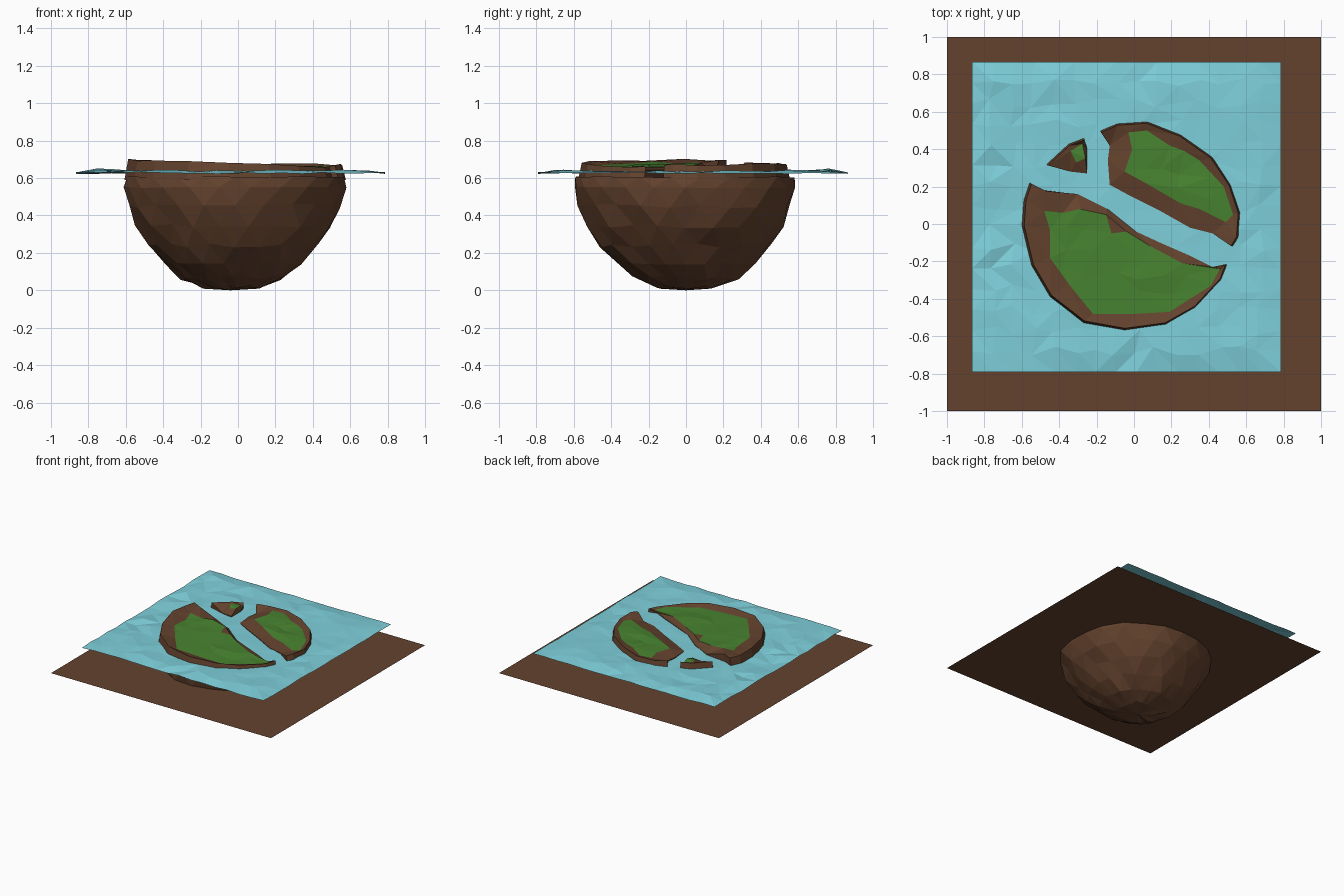
import bpy, bmesh, math, random
from mathutils import Vector
from mathutils.geometry import delaunay_2d_cdt

if "Cube" in bpy.data.objects:
    bpy.data.objects.remove(bpy.data.objects["Cube"])

random.seed(4)


def material(name, r, g, b):
    m = bpy.data.materials.new(name)
    m.diffuse_color = (r, g, b, 1)
    m.use_nodes = True
    m.node_tree.nodes["Principled BSDF"].inputs["Base Color"].default_value = m.diffuse_color
    return m


EARTH = material("earth brown", 0.127, 0.055, 0.027)
GRASS = material("grass green", 0.065, 0.23, 0.03)
WATER = material("water blue", 0.21, 0.63, 0.71)


def jit(a):
    return random.uniform(-a, a)


def finish(bm, name, mats, face_up=False):
    bmesh.ops.recalc_face_normals(bm, faces=bm.faces)
    if face_up and sum(f.normal.z * f.calc_area() for f in bm.faces) < 0:
        bmesh.ops.reverse_faces(bm, faces=bm.faces)
    me = bpy.data.meshes.new(name)
    bm.to_mesh(me)
    bm.free()
    for m in mats:
        me.materials.append(m)
    ob = bpy.data.objects.new(name, me)
    bpy.context.collection.objects.link(ob)
    return ob


# Flat square ground sheet that cuts through the rock bowl
bm = bmesh.new()
bmesh.ops.create_grid(bm, x_segments=1, y_segments=1, size=1.0)
bmesh.ops.translate(bm, verts=bm.verts, vec=(0, 0, 0.46))
finish(bm, "ground_sheet", [EARTH], True)

# Faceted rock bowl: (radius, height) rings, closed by a sunken channel bed
PROFILE = [(0.15, 0.018), (0.27, 0.065), (0.37, 0.145), (0.45, 0.24), (0.52, 0.345),
           (0.57, 0.45), (0.592, 0.55), (0.583, 0.605), (0.50, 0.59), (0.25, 0.575)]
SEG = 22
bm = bmesh.new()
rings = []
for k, (r, z) in enumerate(PROFILE):
    wob = 0.016 if k < 6 else 0.005
    ring = []
    for i in range(SEG):
        a = math.tau * (i + 0.5 * (k % 2)) / SEG
        rr = r + jit(wob)
        drift = -0.015 - 0.03 * max(0, 0.5 - z)
        ring.append(bm.verts.new((rr * math.cos(a) + drift, rr * math.sin(a) - 0.005,
                                  max(0.003, z + jit(wob * 0.7)))))
    rings.append(ring)
for k in range(len(rings) - 1):
    a, b = rings[k], rings[k + 1]
    for i in range(SEG):
        j = (i + 1) % SEG
        if k % 2 == 0:
            bm.faces.new((a[i], a[j], b[i]))
            bm.faces.new((a[j], b[j], b[i]))
        else:
            bm.faces.new((a[i], b[j], b[i]))
            bm.faces.new((a[i], a[j], b[j]))
for ring, z in ((rings[0], 0.0), (rings[-1], 0.57)):
    tip = bm.verts.new((-0.04, 0, z))
    for i in range(SEG):
        bm.faces.new((ring[i], ring[(i + 1) % SEG], tip))
finish(bm, "rock_bowl", [EARTH])

# Rippled low-poly water sheet, calmer near the islands
N = 15
X0, X1, Y0, Y1 = -0.865, 0.785, -0.79, 0.865
bm = bmesh.new()
grid = []
for i in range(N + 1):
    row = []
    for j in range(N + 1):
        inner = 0 < i < N and 0 < j < N
        x = X0 + (X1 - X0) * i / N + (jit(0.025) if inner else 0)
        y = Y0 + (Y1 - Y0) * j / N + (jit(0.025) if inner else 0)
        amp = 0.004 + 0.012 * min(1, max(0, max(abs(x), abs(y)) - 0.5) / 0.25)
        z = 0.637 + jit(amp * 0.7) + 0.35 * amp * math.sin(5 * x + 2) * math.cos(4 * y)
        if not inner:
            z = 0.627 + jit(0.005)
        row.append(bm.verts.new((x, y, z)))
    grid.append(row)
for i in range(N):
    for j in range(N):
        a, b, c, d = grid[i][j], grid[i + 1][j], grid[i + 1][j + 1], grid[i][j + 1]
        if random.random() < 0.5:
            bm.faces.new((a, b, c))
            bm.faces.new((a, c, d))
        else:
            bm.faces.new((a, b, d))
            bm.faces.new((b, c, d))
finish(bm, "water", [WATER], True)


def inside(p, poly):
    hit = False
    for (x1, y1), (x2, y2) in zip(poly, poly[1:] + poly[:1]):
        if (y1 > p[1]) != (y2 > p[1]) and p[0] < x1 + (p[1] - y1) * (x2 - x1) / (y2 - y1):
            hit = not hit
    return hit


# An island: shore outline, brown rim, grass patch, sides running below the water
def island(name, shore, grass, tilt, extra):
    pts, edges = [], []
    for loop in (shore, grass):
        s = len(pts)
        pts += [Vector(p) for p in loop]
        edges += [(s + i, s + (i + 1) % len(loop)) for i in range(len(loop))]
    xs, ys = [p[0] for p in grass], [p[1] for p in grass]
    for _ in range(extra):
        p = (random.uniform(min(xs), max(xs)), random.uniform(min(ys), max(ys)))
        if inside(p, grass) and all((Vector(p) - q).length > 0.06 for q in pts):
            pts.append(Vector(p))
    co, _, tris = delaunay_2d_cdt(pts, edges, [], 1, 1e-5)[:3]
    bm = bmesh.new()
    vs = [bm.verts.new((p.x, p.y, 0.664 + tilt * p.x + jit(0.006))) for p in co]
    for t in tris:
        f = bm.faces.new([vs[i] for i in t])
        c = f.calc_center_median()
        f.material_index = 1 if inside(c, grass) else 0
    rim = [e for e in bm.edges if e.is_boundary]
    tops = {v for e in rim for v in e.verts}
    new = bmesh.ops.extrude_edge_only(bm, edges=rim)["geom"]
    for v in new:
        if isinstance(v, bmesh.types.BMVert):
            cliff = math.hypot(v.co.x + 0.015, v.co.y + 0.01) > 0.5
            v.co.x *= 1.012 if cliff else 1.0
            v.co.y *= 1.012 if cliff else 1.0
            v.co.z = 0.59
    for v in tops:
        if math.hypot(v.co.x + 0.015, v.co.y + 0.01) > 0.5:   # outer cliff crest
            v.co.x *= 0.978
            v.co.y *= 0.978
            v.co.z += 0.012
        else:                                                 # low channel bank
            v.co.z = 0.642
    for f in bm.faces:
        if any(v.co.z < 0.6 for v in f.verts):
            f.material_index = 0
    finish(bm, name, [EARTH, GRASS], True)


island("large_island",
       [(-.56, .22), (-.48, .18), (-.30, .16), (-.14, .08), (.01, -.04), (.14, -.10),
        (.30, -.17), (.42, -.23), (.50, -.22), (.47, -.30), (.33, -.45), (.17, -.54),
        (-.05, -.57), (-.27, -.53), (-.45, -.39), (-.55, -.22), (-.60, -.01), (-.59, .13)],
       [(-.48, .07), (-.38, .06), (-.29, .08), (-.15, .05), (-.12, -.05), (-.04, -.04),
        (.09, -.12), (.26, -.21), (.46, -.24), (.41, -.33), (.19, -.47), (.02, -.48),
        (-.22, -.48), (-.35, -.32), (-.45, -.18), (-.45, -.03)], -0.038, 60)

island("medium_island",
       [(-.18, .50), (-.09, .54), (.07, .55), (.25, .48), (.42, .36), (.52, .21),
        (.57, .06), (.56, -.07), (.53, -.12), (.42, -.05), (.30, -.02), (.14, .07),
        (-.02, .15), (-.13, .21), (-.14, .34), (-.13, .42)],
       [(-.03, .49), (.07, .50), (.19, .42), (.27, .39), (.35, .34), (.48, .20),
        (.53, .05), (.49, .01), (.35, .08), (.25, .11), (.06, .22), (-.05, .28),
        (-.01, .40)], -0.008, 40)

island("small_island",
       [(-.47, .32), (-.35, .43), (-.27, .46), (-.25, .40), (-.25, .27), (-.34, .28)],
       [(-.34, .39), (-.275, .43), (-.26, .35), (-.31, .33)], -0.02, 0)
